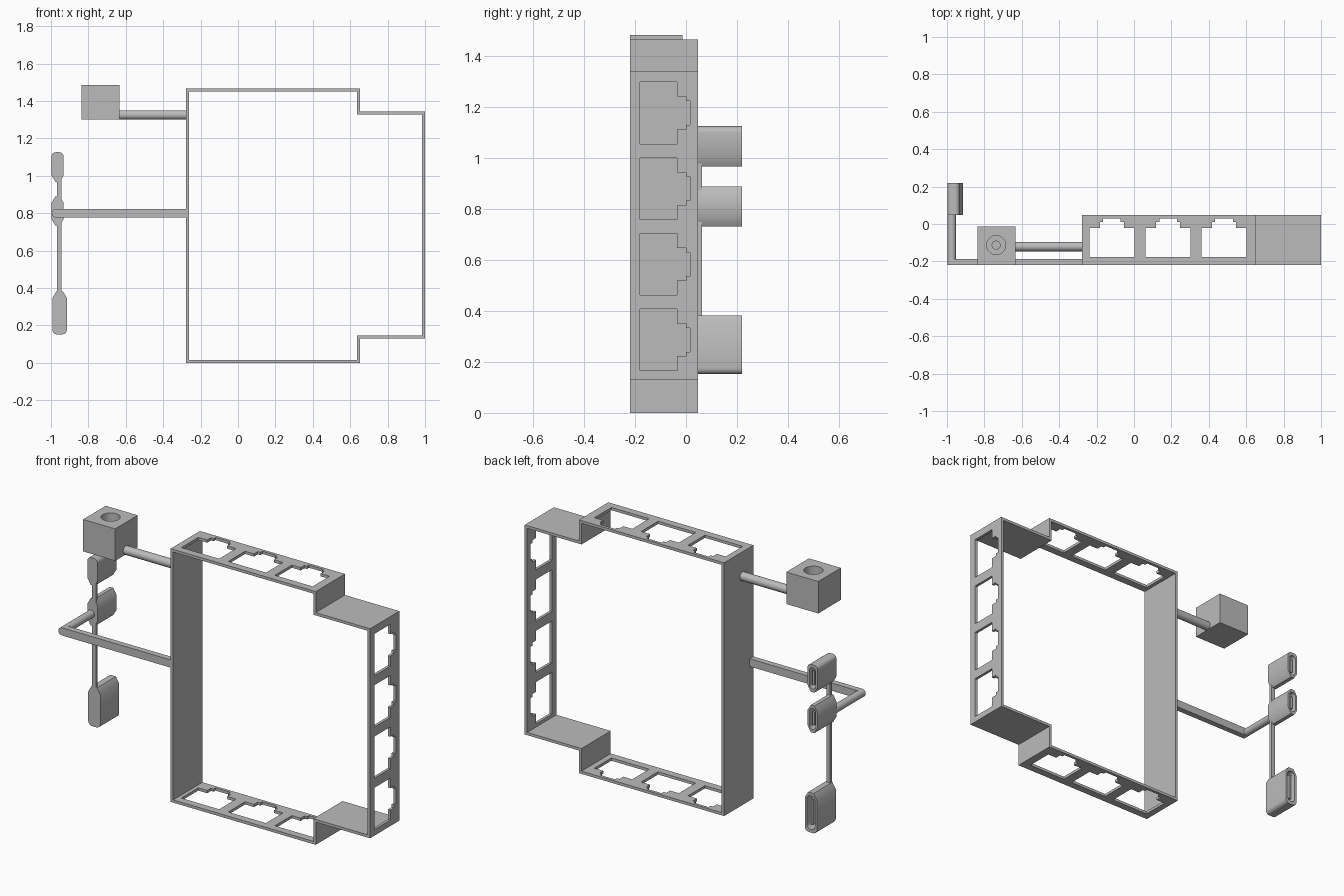
import bpy, bmesh, math
from mathutils import Vector

cube = bpy.data.objects.get("Cube")
if cube:
    bpy.data.objects.remove(cube, do_unlink=True)

grey = bpy.data.materials.new("plain grey")
grey.use_nodes = True
grey.diffuse_color = (0.5, 0.5, 0.5, 1)
grey.node_tree.nodes["Principled BSDF"].inputs["Base Color"].default_value = grey.diffuse_color

FRONT, BACK, REAR, WALL = -0.22, 0.047, 0.22, 0.016


def place(axis, u, v, t):
    return {"x": (t, u, v), "y": (u, t, v), "z": (u, v, t)}[axis]


def prism(name, profiles, axis, t0, t1, smooth=False):
    """Extrude one or more closed profiles along an axis."""
    bm = bmesh.new()
    for profile in profiles:
        a = [bm.verts.new(place(axis, u, v, t0)) for u, v in profile]
        b = [bm.verts.new(place(axis, u, v, t1)) for u, v in profile]
        bm.faces.new(a)
        bm.faces.new(b[::-1])
        for i in range(len(a)):
            j = (i + 1) % len(a)
            bm.faces.new((a[j], a[i], b[i], b[j]))
    bmesh.ops.recalc_face_normals(bm, faces=bm.faces)
    mesh = bpy.data.meshes.new(name)
    bm.to_mesh(mesh)
    bm.free()
    mesh.materials.append(grey)
    ob = bpy.data.objects.new(name, mesh)
    bpy.context.collection.objects.link(ob)
    if smooth:
        shade(ob)
    return ob


def select(ob):
    bpy.ops.object.select_all(action="DESELECT")
    ob.select_set(True)
    bpy.context.view_layer.objects.active = ob


def shade(ob):
    select(ob)
    bpy.ops.object.shade_smooth_by_angle(angle=math.radians(35))


def cut(ob, cutter):
    cutter.hide_render = True
    select(ob)
    mod = ob.modifiers.new("cut", "BOOLEAN")
    mod.operation, mod.solver, mod.object = "DIFFERENCE", "EXACT", cutter
    bpy.ops.object.modifier_apply(modifier=mod.name)
    bpy.data.objects.remove(cutter, do_unlink=True)


def rect(u0, u1, v0, v1):
    return [(u0, v0), (u1, v0), (u1, v1), (u0, v1)]


def circle(u, v, r, n=32):
    return [(u + r * math.cos(2 * math.pi * i / n), v + r * math.sin(2 * math.pi * i / n))
            for i in range(n)]


def rounded(u0, u1, v0, v1, r, steps=6):
    corners = [(u1 - r, v1 - r), (u0 + r, v1 - r), (u0 + r, v0 + r), (u1 - r, v0 + r)]
    return [(cu + r * math.cos(math.pi / 2 * (k + s / steps)),
             cv + r * math.sin(math.pi / 2 * (k + s / steps)))
            for k, (cu, cv) in enumerate(corners) for s in range(steps + 1)]


def inset(points, d):
    """Mitred inward offset of a counter-clockwise right-angled outline."""
    out = []
    for i, p in enumerate(points):
        p = Vector(p)
        a = (p - Vector(points[i - 1])).normalized()
        b = (Vector(points[(i + 1) % len(points)]) - p).normalized()
        out.append(tuple(p + d * (Vector((-a.y, a.x)) + Vector((-b.y, b.x)))))
    return out


def jack(centre, y_levels):
    """Stepped socket opening, widest at the front; returned as (along, y)."""
    y0, y1, y2, y3 = y_levels
    half = [(0.121, y0), (0.121, y1), (0.064, y1), (0.064, y2), (0.047, y2), (0.047, y3)]
    return [(centre + h, y) for h, y in half] + [(centre - h, y) for h, y in half[::-1]]


# Stepped frame with socket openings
outline = [(-0.277, 0), (0.652, 0), (0.652, 0.131), (1, 0.131),
           (1, 1.344), (0.652, 1.344), (0.652, 1.466), (-0.277, 1.466)]
frame = prism("frame", [outline], "y", FRONT, BACK)
cut(frame, prism("frame_cutter", [inset(outline, WALL)], "y", FRONT - 0.1, BACK + 0.1))
across = [jack(x, (-0.177, -0.022, 0.012, 0.03)) for x in (-0.118, 0.182, 0.481)]
cut(frame, prism("top_bottom_sockets", across, "z", -0.1, 1.6))
side = [[(y, z) for z, y in jack(zc, (-0.18, -0.035, 0, 0.016))]
        for zc in (0.287, 0.584, 0.881, 1.178)]
cut(frame, prism("side_sockets", side, "x", 0.9, 1.1))

# Block with a round well, a centre pin and its support rod
block = prism("block", [rect(-0.838, -0.633, FRONT, -0.013)], "z", 1.3, 1.485)
cut(block, prism("well_cutter", [circle(-0.737, -0.113, 0.051)], "z", 1.36, 1.6))
shade(block)
prism("well_pin", [circle(-0.737, -0.113, 0.024)], "z", 1.35, 1.375, smooth=True)
prism("block_rod", [circle(-0.121, 1.325, 0.025)], "x", -0.64, -0.27, smooth=True)

# Bent arm
prism("arm", [rect(FRONT, -0.186, 0.777, 0.822)], "x", -0.974, -0.27)
prism("arm_elbow", [circle(-0.974, 0.7995, 0.0225)], "y", FRONT, BACK + 0.01, smooth=True)


# Plugs with a slot and tongue at the rear, joined by flat strips
def plug(name, profile, x0, x1, z0, z1):
    body = prism(name, [profile], "y", BACK, REAR)
    r = (x1 - x0) / 2 - 0.013
    slot = rounded(x0 + 0.013, x1 - 0.013, z0 + 0.018, z1 - 0.018, r * 0.95)
    cut(body, prism(name + "_slot", [slot], "y", REAR - 0.13, REAR + 0.1))
    shade(body)
    mid = (x0 + x1) / 2
    prism(name + "_tongue", [rect(mid - 0.006, mid + 0.006, z0 + 0.04, z1 - 0.04)],
          "y", REAR - 0.14, REAR - 0.01)


def tapered(x0, x1, z0, z1, low, high):
    """Rounded outline whose lower and upper corners can be bevelled."""
    w = 0.021
    pts = []
    bottom = [(x0, z0 + 0.035), (x0 + w, z0), (x1 - w, z0), (x1, z0 + 0.035)]
    top = [(x1, z1 - 0.035), (x1 - w, z1), (x0 + w, z1), (x0, z1 - 0.035)]
    soft = rounded(x0, x1, z0, z1, 0.024)
    pts += bottom if low else soft[14:]
    pts += top if high else soft[:14]
    return pts


for name, x0, x1, z0, z1, low, high in (
        ("upper_plug", -0.997, -0.932, 0.967, 1.126, True, False),
        ("middle_plug", -0.997, -0.932, 0.733, 0.89, True, True),
        ("lower_plug", -0.992, -0.915, 0.152, 0.382, False, True)):
    plug(name, tapered(x0, x1, z0, z1, low, high), x0, x1, z0, z1)

for name, z0, z1 in (("upper_strip", 0.87, 0.98), ("lower_strip", 0.37, 0.75)):
    prism(name, [rect(-0.967, -0.943, z0, z1)], "y", BACK, BACK + 0.016)
